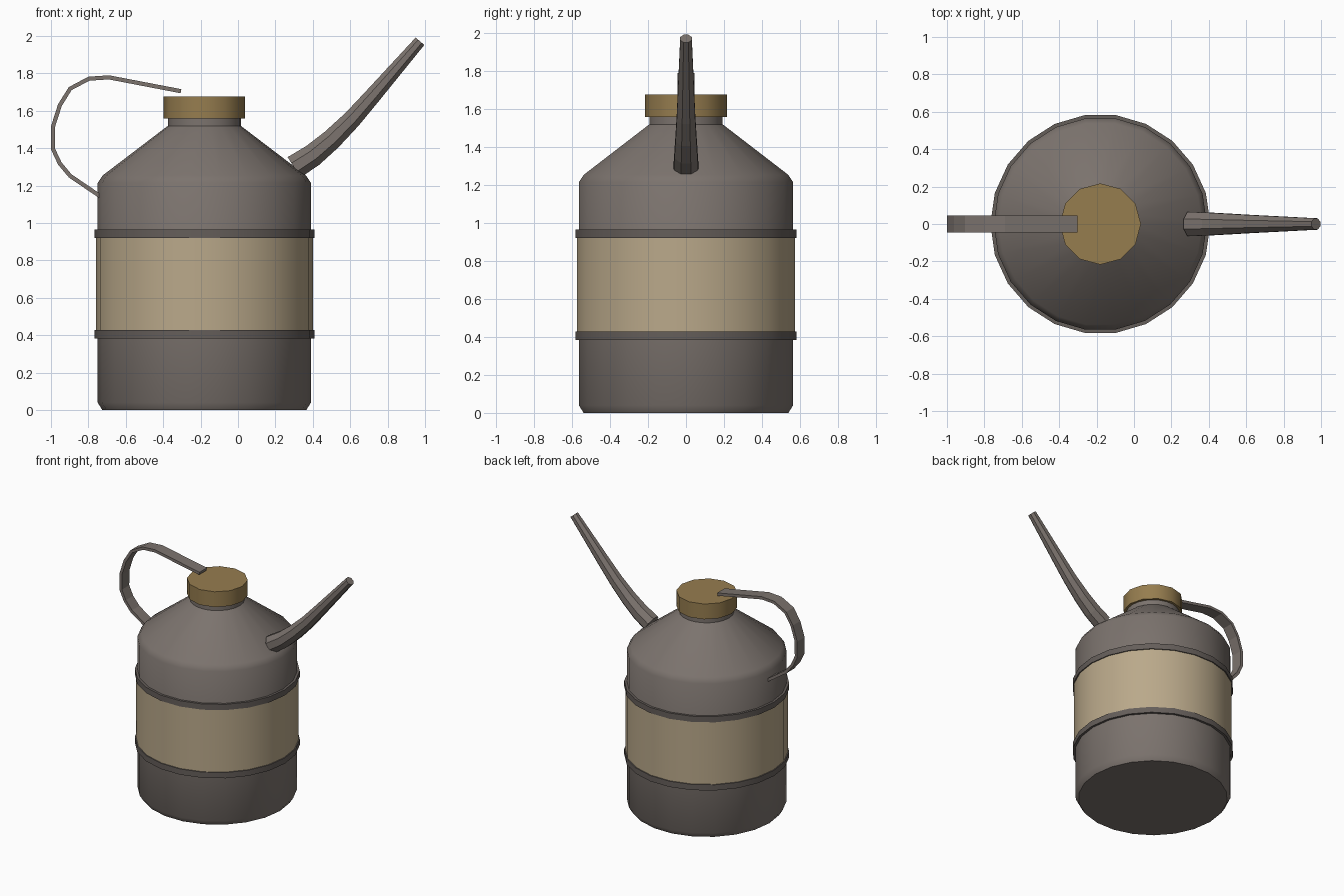
import bpy, bmesh, math
from mathutils import Vector

if "Cube" in bpy.data.objects:
    bpy.data.objects.remove(bpy.data.objects["Cube"])

AXIS_X = -0.18  # vertical axis of the can


def material(name, rgb):
    m = bpy.data.materials.new(name)
    m.diffuse_color = (*rgb, 1)
    m.use_nodes = True
    m.node_tree.nodes["Principled BSDF"].inputs["Base Color"].default_value = m.diffuse_color
    return m


METAL = material("grey brown metal", (0.200, 0.172, 0.155))
BAND = material("dark band metal", (0.130, 0.112, 0.102))
LABEL = material("tan label", (0.490, 0.395, 0.255))
BRASS = material("brass cap", (0.305, 0.205, 0.078))


def finish(name, bm, mat, smooth=None):
    bmesh.ops.recalc_face_normals(bm, faces=bm.faces[:])
    me = bpy.data.meshes.new(name)
    bm.to_mesh(me)
    bm.free()
    me.materials.append(mat)
    ob = bpy.data.objects.new(name, me)
    bpy.context.collection.objects.link(ob)
    if smooth:
        bpy.ops.object.select_all(action='DESELECT')
        ob.select_set(True)
        bpy.context.view_layer.objects.active = ob
        bpy.ops.object.shade_smooth_by_angle(angle=math.radians(smooth))
    return ob


def skin(bm, rings):
    """Join successive rings of points with quads and cap both ends."""
    rings = [[bm.verts.new(p) for p in ring] for ring in rings]
    n = len(rings[0])
    for a, b in zip(rings, rings[1:]):
        for i in range(n):
            j = (i + 1) % n
            bm.faces.new((a[i], a[j], b[j], b[i]))
    bm.faces.new(rings[0][::-1])
    bm.faces.new(rings[-1])


def lathe(name, profile, sides, mat, smooth=40):
    bm = bmesh.new()
    skin(bm, [[(AXIS_X + r * math.cos(math.tau * i / sides),
                r * math.sin(math.tau * i / sides), z) for i in range(sides)]
              for r, z in profile])
    return finish(name, bm, mat, smooth)


def sweep(name, path, sections, mat):
    """Sweep (side, up) cross-sections along a path in the xz plane."""
    pts = [Vector((x, 0, z)) for x, z in path]
    rings = []
    for k, p in enumerate(pts):
        before = (p - pts[k - 1]).normalized() if k else Vector()
        after = (pts[k + 1] - p).normalized() if k < len(pts) - 1 else Vector()
        t = (before + after).normalized()
        up = Vector((-t.z, 0, t.x))
        rings.append([p + Vector((0, s, 0)) + up * u for s, u in sections[k]])
    bm = bmesh.new()
    skin(bm, rings)
    return finish(name, bm, mat)


# Can body with chamfered foot, conical shoulder and neck
lathe("can_body", [(0.545, 0), (0.57, 0.04), (0.57, 1.215), (0.543, 1.255),
                   (0.195, 1.52), (0.195, 1.58)], 22, METAL)

# Wide label wrapped around the middle
lathe("label_wrap", [(0.58, 0.41), (0.58, 0.94)], 22, LABEL)

# Raised bands above and below the label
for name, z in (("lower_band", 0.384), ("upper_band", 0.92)):
    lathe(name, [(0.588, z), (0.588, z + 0.045)], 22, BAND)

# Screw cap
lathe("cap", [(0.217, 1.558), (0.217, 1.678)], 12, BRASS)

# Tapered curved spout
spout_path = [(0.30, 1.298), (0.40, 1.362), (0.50, 1.446),
              (0.61, 1.555), (0.72, 1.68), (0.973, 1.972)]
spout_radii = [0.07, 0.066, 0.06, 0.053, 0.047, 0.033]
octagon = [((i + 0.5) * math.tau / 8) for i in range(8)]
sweep("spout", spout_path,
      [[(r * math.cos(a), r * math.sin(a)) for a in octagon] for r in spout_radii],
      METAL)

# Flat strap handle looping from the shoulder to above the cap
strap_path = [(-0.305, 1.705), (-0.69, 1.779), (-0.797, 1.772), (-0.897, 1.719),
              (-0.952, 1.631), (-0.989, 1.516), (-0.989, 1.396), (-0.953, 1.319),
              (-0.897, 1.252), (-0.735, 1.142)]
w, h = 0.046, 0.011
sweep("handle", strap_path, [[(-w, -h), (w, -h), (w, h), (-w, h)]] * len(strap_path), METAL)
